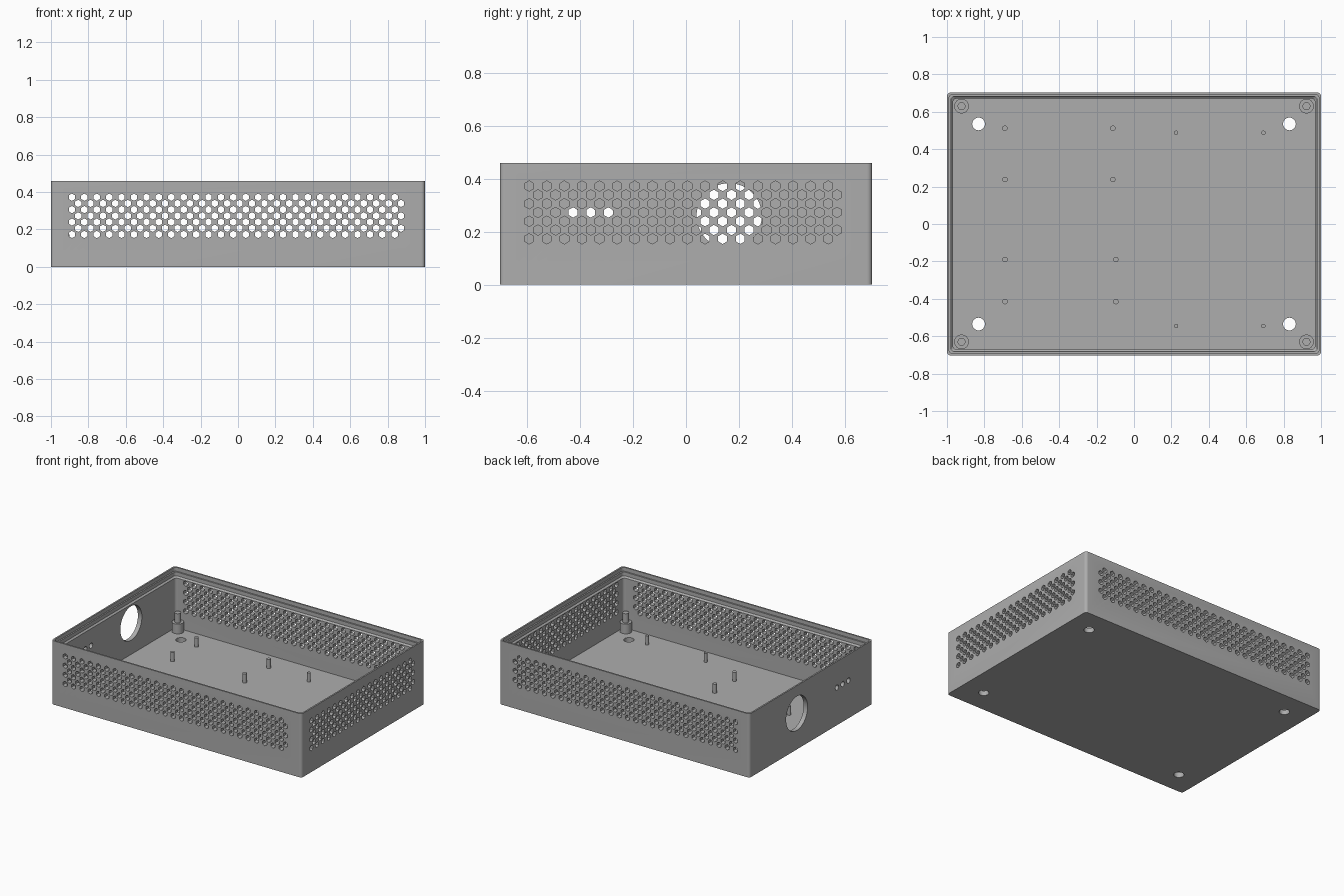
import bpy, bmesh, math
from mathutils import Matrix, Vector

HX, HY, HEIGHT, FLOOR = 1.0, 0.703, 0.46, 0.035
PITCH = 0.0664

old = bpy.data.objects.get("Cube")
if old:
    bpy.data.objects.remove(old, do_unlink=True)

grey = bpy.data.materials.new("Mid grey")
grey.use_nodes = True
colour = (0.42, 0.42, 0.42, 1)
grey.diffuse_color = colour
next(n for n in grey.node_tree.nodes if n.type == 'BSDF_PRINCIPLED').inputs["Base Color"].default_value = colour


def make_object(name, bm):
    bmesh.ops.recalc_face_normals(bm, faces=bm.faces)
    mesh = bpy.data.meshes.new(name)
    bm.to_mesh(mesh)
    bm.free()
    mesh.materials.append(grey)
    obj = bpy.data.objects.new(name, mesh)
    bpy.context.collection.objects.link(obj)
    return obj


def smooth(obj):
    bpy.ops.object.select_all(action='DESELECT')
    obj.select_set(True)
    bpy.context.view_layer.objects.active = obj
    bpy.ops.object.shade_smooth_by_angle(angle=math.radians(30))


def rounded_loop(bm, inset, z, radius, steps=6):
    """Rounded rectangle of vertices, inset from the outer wall."""
    verts = []
    for k, (sx, sy) in enumerate(((1, 1), (-1, 1), (-1, -1), (1, -1))):
        for i in range(steps + 1):
            a = (k + i / steps) * math.pi / 2
            verts.append(bm.verts.new((sx * (HX - inset - radius) + radius * math.cos(a),
                                       sy * (HY - inset - radius) + radius * math.sin(a), z)))
    return verts


def prism(bm, start, end, radius, sides):
    """Closed prism between two points on one axis, with a corner pointing up."""
    start, end = Vector(start), Vector(end)
    d = end - start
    if abs(d.x) > 0:
        rot = Matrix.Rotation(math.pi / 2, 4, 'Y')
        turn = 0
    elif abs(d.y) > 0:
        rot = Matrix.Rotation(math.pi / 2, 4, 'X')
        turn = math.pi / 2
    else:
        rot, turn = Matrix.Identity(4), 0
    ring = [[bm.verts.new(c + rot @ Vector((radius * math.cos(turn + i * math.tau / sides),
                                            radius * math.sin(turn + i * math.tau / sides), 0)))
             for i in range(sides)] for c in (start, end)]
    bm.faces.new(ring[0])
    bm.faces.new(ring[1][::-1])
    for i in range(sides):
        j = (i + 1) % sides
        bm.faces.new((ring[0][i], ring[0][j], ring[1][j], ring[1][i]))


def hex_grid(first, columns):
    """Staggered vent positions along a wall."""
    for row in range(7):
        for col in range(columns):
            yield first + (col + 0.5 * (row % 2)) * PITCH, 0.173 + row * PITCH / 2


# Tray: outer wall, stepped rim and floor from stacked rounded loops
bm = bmesh.new()
sections = ((0, 0, 0.02), (0, HEIGHT, 0.02), (0.011, HEIGHT, 0.02), (0.011, 0.432, 0.02),
            (0.021, 0.432, 0.02), (0.021, 0.405, 0.02), (0.032, 0.395, 0.02), (0.032, FLOOR, 0.02))
loops = [rounded_loop(bm, *s) for s in sections]
for a, b in zip(loops, loops[1:]):
    for i in range(len(a)):
        j = (i + 1) % len(a)
        bm.faces.new((a[i], a[j], b[j], b[i]))
bm.faces.new(loops[0])
bm.faces.new(loops[-1])
tray = make_object("tray", bm)

# Openings: vents, round port, three small ports and floor holes
bm = bmesh.new()
for x, z in hex_grid(-0.888, 27):
    prism(bm, (x, -0.8, z), (x, 0.8, z), 0.0195, 6)
for y, z in hex_grid(-0.592, 18):
    prism(bm, (0.93, y, z), (1.1, y, z), 0.0195, 6)
prism(bm, (-1.1, 0.163, 0.26), (-0.93, 0.163, 0.26), 0.123, 64)
for k in (-1, 0, 1):
    y = -0.36 + k * PITCH
    prism(bm, (-1.1, y, 0.272), (-0.93, y, 0.272), 0.019, 24)
for sx in (-1, 1):
    for sy in (-1, 1):
        prism(bm, (sx * 0.831, sy * 0.535, -0.1), (sx * 0.831, sy * 0.535, 0.1), 0.034, 32)
cutter = make_object("opening_cutter", bm)
cutter.hide_render = True
cut = tray.modifiers.new("openings", 'BOOLEAN')
cut.operation, cut.solver, cut.object = 'DIFFERENCE', 'EXACT', cutter
bpy.context.view_layer.objects.active = tray
bpy.ops.object.modifier_apply(modifier=cut.name)
bpy.data.objects.remove(cutter, do_unlink=True)
smooth(tray)

# Corner posts with a narrower pin on top
for side, sx in (("right", -1), ("left", 1)):
    for end, sy in (("front", -1), ("back", 1)):
        x, y = sx * 0.922, sy * 0.63
        bm = bmesh.new()
        prism(bm, (x, y, FLOOR - 0.01), (x, y, 0.105), 0.039, 32)
        prism(bm, (x, y, 0.1), (x, y, 0.172), 0.021, 32)
        smooth(make_object(f"corner_post_{end}_{side}", bm))

# Board standoffs: columns, rows and radius for each board
boards = (("back_board", (-0.69, -0.113), (0.512, 0.238), 0.0145),
          ("front_board", (-0.69, -0.097), (-0.19, -0.415), 0.0145),
          ("side_board", (0.225, 0.692), (0.488, -0.545), 0.0115))
for name, xs, ys, radius in boards:
    bm = bmesh.new()
    for x in xs:
        for y in ys:
            prism(bm, (x, y, FLOOR - 0.01), (x, y, 0.1), radius, 20)
    smooth(make_object(name + "_standoffs", bm))
